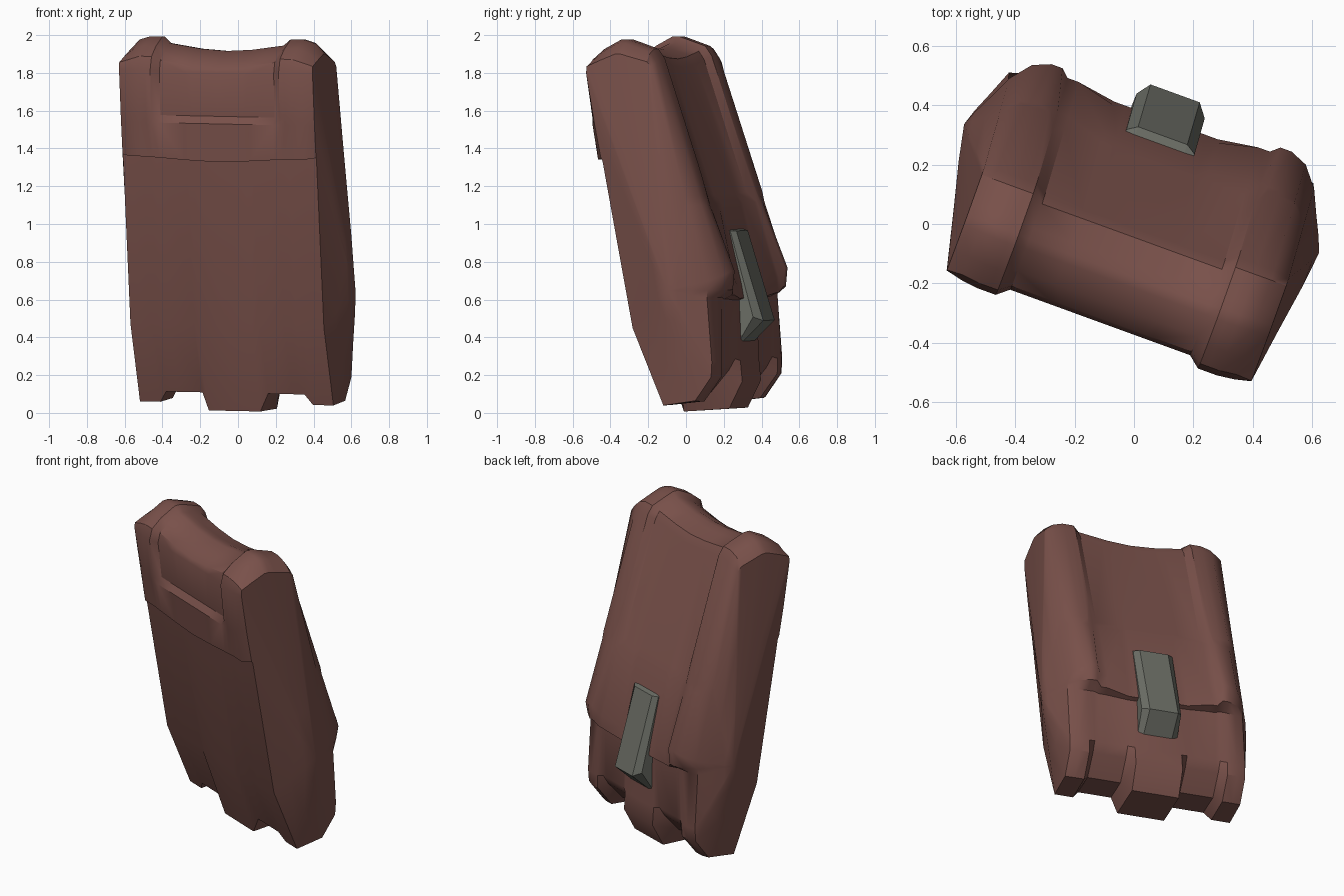
import bpy, bmesh, math
from mathutils import Matrix, Vector

if "Cube" in bpy.data.objects:
    bpy.data.objects.remove(bpy.data.objects["Cube"])


def material(name, rgb):
    m = bpy.data.materials.new(name)
    m.diffuse_color = (*rgb, 1)
    m.use_nodes = True
    m.node_tree.nodes["Principled BSDF"].inputs["Base Color"].default_value = m.diffuse_color
    return m


leather = material("brown_leather", (0.19, 0.081, 0.068))
metal = material("grey_green_metal", (0.148, 0.155, 0.132))

# The pouch hangs turned about the vertical with a very slight roll
POSE = (Matrix.Rotation(math.radians(-20), 4, 'Z') @ Matrix.Translation((0, 0, 1.5))
        @ Matrix.Rotation(math.radians(1.15), 4, 'Y') @ Matrix.Translation((0, 0, -1.5)))


def loft(name, sections, mat, angle, cap_center=None):
    """Skin (u, profile) sections from the middle outwards, then mirror."""
    bm = bmesh.new()
    rings = [[bm.verts.new((u, v, z)) for v, z in prof] for u, prof in sections]
    n = len(rings[0])
    for a, b in zip(rings, rings[1:]):
        for i in range(n):
            j = (i + 1) % n
            bm.faces.new((a[i], a[j], b[j], b[i]))
    if cap_center:
        c = bm.verts.new(cap_center)
        for i in range(n):
            bm.faces.new((rings[-1][i], rings[-1][(i + 1) % n], c))
    else:
        bm.faces.new(rings[-1])
    bmesh.ops.recalc_face_normals(bm, faces=bm.faces)
    # normals of the open half must point away from the core
    core = Vector((0, 0.1, sum(z for _, z in sections[0][1]) / n))
    if sum((f.calc_center_median() - core).dot(f.normal) * f.calc_area() for f in bm.faces) < 0:
        bmesh.ops.reverse_faces(bm, faces=bm.faces)
    me = bpy.data.meshes.new(name)
    bm.to_mesh(me)
    bm.free()
    me.materials.append(mat)
    ob = bpy.data.objects.new(name, me)
    bpy.context.collection.objects.link(ob)
    ob.matrix_world = POSE
    mod = ob.modifiers.new("mirror", 'MIRROR')
    mod.merge_threshold = 0.001
    bpy.context.view_layer.objects.active = ob
    ob.select_set(True)
    if angle:
        bpy.ops.object.shade_smooth_by_angle(angle=math.radians(angle))
    ob.select_set(False)
    return ob


# Side profile (depth, height) at the raised flap rim, in named runs
FRONT = [(-.28, 1.37), (-.318, 1.35), (-.347, 1.53)]
FLAP = [(-.355, 1.57), (-.383, 1.81), (-.365, 1.88), (-.3, 1.935), (-.205, 1.985),
        (-.165, 1.985), (-.12, 1.97), (-.02, 1.935), (.015, 1.885), (.255, 1.16)]
LIP = [(.272, 1.11), (.41, .76), (.4, .66), (.338, .62)]
BASE = [(.35, .28), (.348, .2), (.25, .07), (.06, .05), (-.11, .46)]
# Variations of the runs towards the middle
LIP_MID = [(.25, 1.11), (.352, .68), (.364, .61), (.338, .6)]
LIP_BLEND = [(.265, 1.11), (.385, .71), (.385, .63), (.338, .61)]
PAD = [(.35, .28), (.36, .17), (.285, .025), (.03, .01), (-.12, .46)]
GROOVE = [(.335, .29), (.3, .23), (.2, .115), (.035, .105), (-.115, .46)]


def recess(sag):
    """Sink the flap panel inwards and let its top sag."""
    out = []
    for v, z in FLAP:
        d = Vector((-.17 + (1.9 - z) * .25 - v, min(z, 1.75) - z)).normalized() * .034
        out.append((v + d.x, z + d.y - (sag if z > 1.85 else 0)))
    return out


def front(drop):
    return [(v - drop * .2, z - drop) if z < 1.5 else (v, z) for v, z in FRONT]


RIM = FRONT + FLAP + LIP + BASE
SHOULDER = (FRONT + [(v * .98, z - .018 if z > 1.85 else z) for v, z in FLAP]
            + [(.26, 1.11), (.385, .74), (.37, .66), (.33, .62)] + BASE)
# Side panel outline, pulled in all round to chamfer the edges
EDGE = [(-.278, 1.37), (-.282, 1.36), (-.315, 1.53),
        (-.322, 1.57), (-.362, 1.81), (-.36, 1.845), (-.29, 1.875), (-.2, 1.91),
        (-.165, 1.91), (-.12, 1.897), (-.02, 1.87), (.005, 1.845), (.19, 1.16),
        (.203, 1.11), (.318, .71), (.313, .66), (.31, .62),
        (.335, .28), (.33, .2), (.24, .075), (.06, .05), (-.11, .46)]
CENTRE = (.12, .66)


def shrunk(prof, k):
    return [(CENTRE[0] + (v - CENTRE[0]) * k, CENTRE[1] + (z - CENTRE[1]) * k) for v, z in prof]


corner = FLAP[:-1] + [(.205, 1.31)]      # cuts the lower recess corners
loft("pouch_body", [
    (0, front(.022) + recess(.035) + LIP_MID + PAD),
    (.145, front(.016) + recess(.026) + LIP_MID + PAD),
    (.185, front(.014) + recess(.02) + LIP_MID + GROOVE),
    (.322, front(.005) + recess(0) + LIP_BLEND + GROOVE),
    (.362, front(.003) + corner + LIP_BLEND + GROOVE),
    (.39, FRONT + FLAP + LIP + GROOVE),
    (.43, RIM),
    (.49, SHOULDER),
    (.545, EDGE),
    (.582, shrunk(EDGE, .6)),
    (.616, shrunk(EDGE, .25)),
], leather, 33, (.635, *CENTRE))

# Wedge-shaped clasp on the back with chamfered long sides
inner = [(.3, .37), (.2, .45), (.2, .9)]
outer = [(.27, .975), (.312, .965), (.46, .49), (.345, .38)] + inner
loft("back_clasp", [
    (0, outer),
    (.088, outer),
    (.122, [(.267, .972), (.29, .965), (.415, .51), (.338, .385)] + inner),
], metal, 0)
